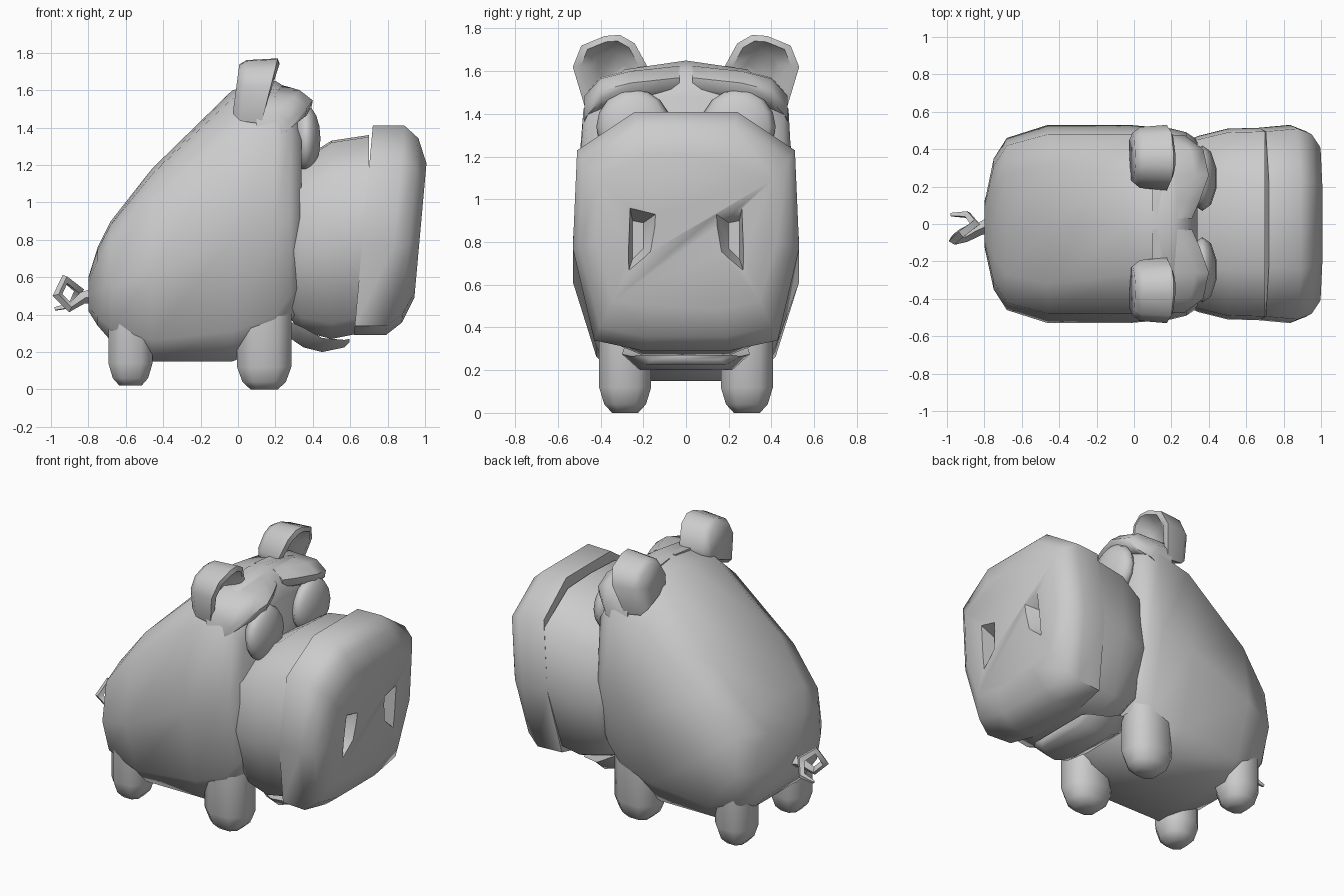
import bpy, bmesh, math
from mathutils import Vector

if "Cube" in bpy.data.objects:
    bpy.data.objects.remove(bpy.data.objects["Cube"])

skin = bpy.data.materials.new("skin_grey")
skin.diffuse_color = (0.6, 0.6, 0.6, 1)
skin.use_nodes = True
skin.node_tree.nodes["Principled BSDF"].inputs["Base Color"].default_value = skin.diffuse_color


def finish(ob, angle=60):
    ob.data.materials.clear()
    ob.data.materials.append(skin)
    bpy.ops.object.select_all(action='DESELECT')
    bpy.context.view_layer.objects.active = ob
    ob.select_set(True)
    bpy.ops.object.shade_smooth_by_angle(angle=math.radians(angle))
    return ob


def loft(name, rings, angle=60):
    """Skin a list of equal-length closed rings and cap both ends."""
    bm = bmesh.new()
    vs = [[bm.verts.new(p) for p in r] for r in rings]
    n = len(rings[0])
    for a, b in zip(vs, vs[1:]):
        for i in range(n):
            j = (i + 1) % n
            bm.faces.new((a[i], a[j], b[j], b[i]))
    bm.faces.new(vs[0][::-1])
    bm.faces.new(vs[-1])
    bmesh.ops.recalc_face_normals(bm, faces=bm.faces)
    me = bpy.data.meshes.new(name)
    bm.to_mesh(me)
    bm.free()
    ob = bpy.data.objects.new(name, me)
    bpy.context.collection.objects.link(ob)
    return finish(ob, angle)


def mirrored(half):
    """Half outline of (x, y, z), first and last on the centre line."""
    return half + [(x, -y, z) for x, y, z in half[-2:0:-1]]


def side(rings, s):
    return [[(x, y * s, z) for x, y, z in r] for r in rings]


# Body: x, bottom, top, widths at top / shoulder / middle / belly
body = []
for x, zb, zt, wt, ws, wm, wb in [
        (-0.80, 0.42, 0.60, 0.05, 0.09, 0.11, 0.06),
        (-0.75, 0.34, 0.76, 0.18, 0.31, 0.35, 0.25),
        (-0.68, 0.26, 0.90, 0.27, 0.42, 0.46, 0.33),
        (-0.46, 0.15, 1.18, 0.32, 0.48, 0.53, 0.36),
        (-0.03, 0.15, 1.60, 0.27, 0.48, 0.53, 0.36),
        (0.20, 0.24, 1.65, 0.29, 0.48, 0.51, 0.36),
        (0.28, 0.36, 1.60, 0.28, 0.46, 0.49, 0.36),
        (0.34, 0.46, 1.48, 0.26, 0.42, 0.45, 0.33)]:
    h = zt - zb
    body.append(mirrored([(x, 0, zt), (x, wt, zt - 0.03 * h),
                          (x, ws, zt - 0.16 * h), (x, wm, zb + 0.45 * h),
                          (x, wb + 0.06, zb + 0.11 * h), (x, wb - 0.05, zb),
                          (x, 0, zb)]))
loft("body", body)

# Snout barrel
snout = []
for x, zb, zt, w in [(0.24, 0.42, 1.18, 0.42), (0.34, 0.31, 1.23, 0.47),
                     (0.50, 0.27, 1.33, 0.51), (0.70, 0.31, 1.36, 0.515)]:
    h = zt - zb
    snout.append(mirrored([(x, 0, zt), (x, w * 0.48, zt - 0.01),
                           (x, w * 0.96, zt - 0.17 * h), (x, w, zb + 0.45 * h),
                           (x, w * 0.8, zb + 0.08 * h), (x, w * 0.4, zb),
                           (x, 0, zb)]))
loft("snout", snout)

# Tilted nose disc
outline = [(0, 1.41), (0.24, 1.41), (0.51, 1.23), (0.53, 0.77),
           (0.43, 0.34), (0.2, 0.29), (0, 0.29)]
disc = []
for x0, sy, sz in [(0.62, 0.97, 1), (0.79, 1, 1), (0.87, 0.94, 0.88),
                   (0.925, 0.8, 0.64)]:
    ring = []
    for y, z in outline:
        z2 = 0.85 + (z - 0.85) * sz
        ring.append((x0 + 0.09 * (z2 - 0.29), y * sy, z2))
    disc.append(mirrored(ring))
nose = loft("nose_disc", disc)

# Nostrils: wedges cut out of the disc
for s in (1, -1):
    outer = [(1.06, 0.29, 0.60), (1.06, 0.27, 1.0), (1.06, 0.10, 0.96), (1.06, 0.13, 0.74)]
    inner = [(0.88, 0.25, 0.72), (0.88, 0.25, 0.90), (0.88, 0.20, 0.89), (0.88, 0.20, 0.77)]
    cut = loft("nostril_cutter", side([outer, inner], s))
    mod = nose.modifiers.new("nostril", 'BOOLEAN')
    mod.operation, mod.solver, mod.object = 'DIFFERENCE', 'EXACT', cut
    bpy.context.view_layer.objects.active = nose
    bpy.ops.object.modifier_apply(modifier=mod.name)
    bpy.data.objects.remove(cut)
finish(nose)

# Lower lip
lip = []
for x, zb, zt, w in [(0.24, 0.30, 0.38, 0.22), (0.35, 0.225, 0.33, 0.28),
                     (0.45, 0.20, 0.275, 0.30), (0.57, 0.225, 0.265, 0.26),
                     (0.595, 0.25, 0.27, 0.22)]:
    lip.append(mirrored([(x, 0, zt), (x, w, zt), (x, w * 0.72, zb), (x, 0, zb)]))
loft("lower_lip", lip)

for s, tag in ((1, "left"), (-1, "right")):
    # Legs: eight-sided stumps with rounded feet
    for part, cx, rx, z0 in [("front", 0.14, 0.145, 0.0), ("back", -0.575, 0.118, 0.02)]:
        rings = []
        for z, k in [(0, 0.5), (0.04, 0.8), (0.12, 1), (0.42, 1)]:
            rings.append([(cx + rx * k * cx8, 0.285 + 0.122 * k * cy8, z + z0)
                          for cx8, cy8 in [(1, .5), (.5, 1), (-.5, 1), (-1, .5),
                                           (-1, -.5), (-.5, -1), (.5, -1), (1, -.5)]])
        loft(f"{part}_leg_{tag}", side(rings, s))

    # Ear: upright block with a hollow front
    edge = [(0.20, 1.52), (0.18, 1.62), (0.24, 1.73), (0.31, 1.77), (0.38, 1.765),
            (0.49, 1.72), (0.53, 1.62), (0.47, 1.42)]
    cy, cz = 0.36, 1.64

    def ear_ring(x, k, tilt):
        return [(x + tilt * (z - 1.6), cy + (y - cy) * k, cz + (z - cz) * k)
                for y, z in edge]
    loft(f"ear_{tag}", side([ear_ring(-0.01, 0.75, 0.1), ear_ring(0.03, 0.93, 0.1),
                             ear_ring(0.17, 1, 0.25), ear_ring(0.18, 0.78, 0.25),
                             ear_ring(0.11, 0.42, 0.2)], s))

    # Brow over the eye
    rings = []
    for y, xf, zt in [(0.03, 0.31, 1.61), (0.12, 0.35, 1.60), (0.26, 0.40, 1.585),
                      (0.40, 0.37, 1.55), (0.475, 0.27, 1.47)]:
        rings.append([(0.10, y, zt + 0.02), (xf - 0.07, y, zt + 0.015), (xf, y, zt - 0.04),
                      (xf - 0.01, y, zt - 0.09), (xf - 0.08, y, zt - 0.13),
                      (0.10, y, zt - 0.13)])
    loft(f"brow_{tag}", side(rings, s))

    # Eye
    bpy.ops.mesh.primitive_uv_sphere_add(segments=10, ring_count=8, radius=1,
                                         location=(0.365, 0.245 * s, 1.34))
    eye = bpy.context.object
    eye.name = f"eye_{tag}"
    eye.scale = (0.08, 0.175, 0.175)
    finish(eye)

# Curly tail
path = [(-0.76, 0, 0.50), (-0.83, -0.03, 0.49), (-0.90, -0.07, 0.44),
        (-0.965, -0.085, 0.505), (-0.925, -0.05, 0.59), (-0.85, 0.0, 0.53),
        (-0.89, 0.05, 0.45), (-0.98, 0.05, 0.43)]
radii = [1.6, 1.2, 1, 1, 1, 1, 0.8, 0.4]
cu = bpy.data.curves.new("tail", 'CURVE')
cu.dimensions = '3D'
cu.bevel_depth = 0.027
cu.bevel_resolution = 0
cu.use_fill_caps = True
sp = cu.splines.new('POLY')
sp.points.add(len(path) - 1)
for pt, p, r in zip(sp.points, path, radii):
    pt.co = (*p, 1)
    pt.radius = r
tail = bpy.data.objects.new("tail", cu)
bpy.context.collection.objects.link(tail)
bpy.ops.object.select_all(action='DESELECT')
bpy.context.view_layer.objects.active = tail
tail.select_set(True)
bpy.ops.object.convert(target='MESH')
finish(bpy.context.object)
